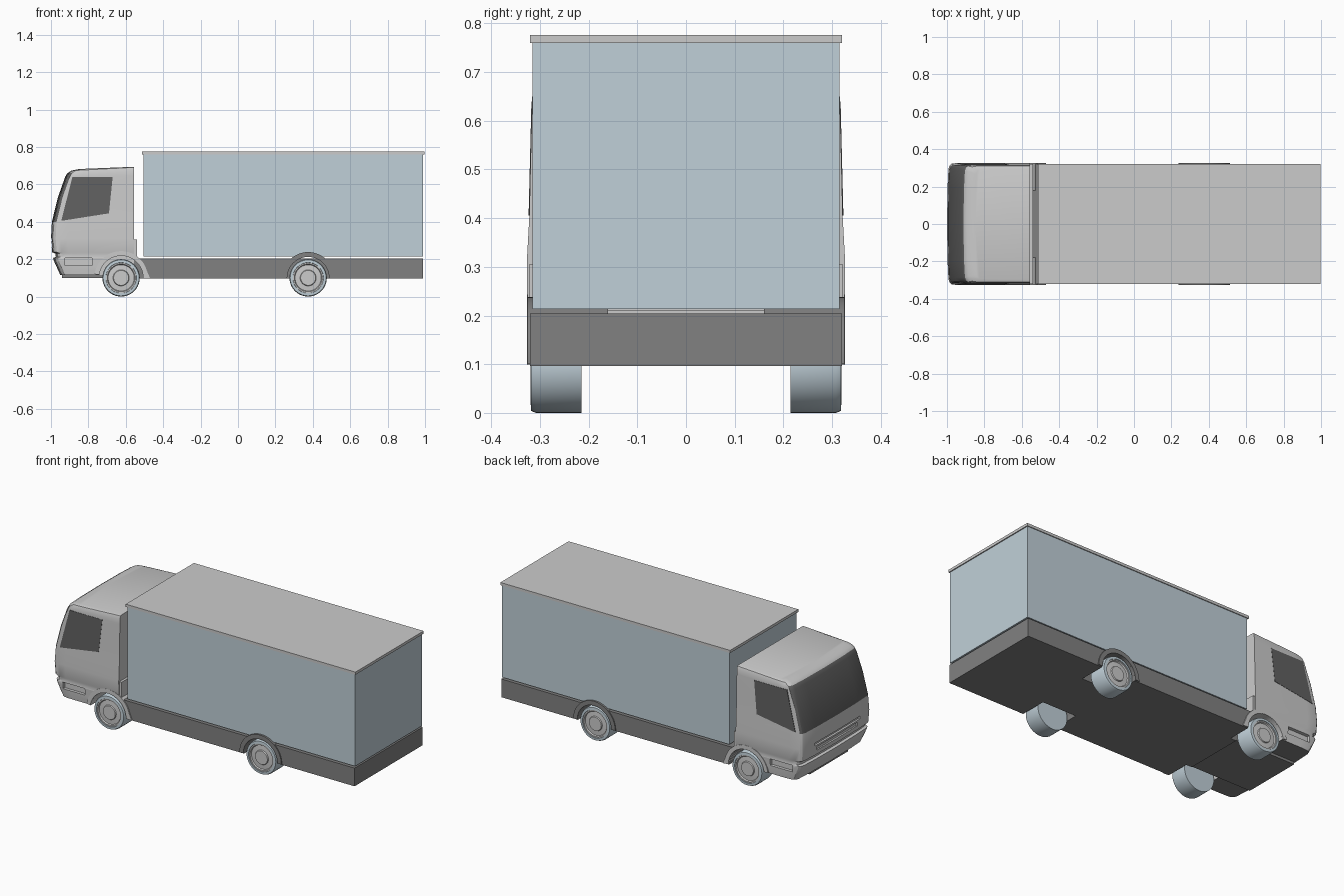
import bpy, bmesh, math
from mathutils import Matrix

if "Cube" in bpy.data.objects:
    bpy.data.objects.remove(bpy.data.objects["Cube"])


def material(name, rgb):
    m = bpy.data.materials.new(name)
    m.diffuse_color = (*rgb, 1)
    m.use_nodes = True
    m.node_tree.nodes["Principled BSDF"].inputs["Base Color"].default_value = m.diffuse_color
    return m


LIGHT = material("light_grey", (0.8, 0.8, 0.8))
BLUE = material("blue_grey", (0.53, 0.63, 0.69))
DARK = material("dark_grey", (0.22, 0.22, 0.22))
GLASS = material("dark_glass", (0.12, 0.12, 0.12))
FRONT_X, REAR_X, AXLE_Z = -0.625, 0.375, 0.1


def make(name, bm, *mats, smooth=False):
    bmesh.ops.recalc_face_normals(bm, faces=bm.faces)
    me = bpy.data.meshes.new(name)
    bm.to_mesh(me)
    bm.free()
    ob = bpy.data.objects.new(name, me)
    bpy.context.collection.objects.link(ob)
    for m in mats:
        me.materials.append(m)
    if smooth:
        smooth_it(ob)
    return ob


def activate(ob):
    bpy.ops.object.select_all(action='DESELECT')
    ob.select_set(True)
    bpy.context.view_layer.objects.active = ob


def smooth_it(ob):
    activate(ob)
    bpy.ops.object.shade_smooth_by_angle(angle=math.radians(28))


def box(name, x, y, z, *mats):
    bm = bmesh.new()
    bmesh.ops.create_cube(bm, size=1)
    for v in bm.verts:
        v.co = [(a + b) / 2 + c * (b - a) for (a, b), c in zip((x, y, z), v.co)]
    return make(name, bm, *mats)


def prism(name, profile, y0, y1, *mats, smooth=False):
    """Extrude an (x, z) outline along y."""
    bm = bmesh.new()
    a, b = ([bm.verts.new((x, y, z)) for x, z in profile] for y in (y0, y1))
    bm.faces.new(a)
    bm.faces.new(b)
    for i in range(len(a)):
        j = (i + 1) % len(a)
        bm.faces.new((a[i], a[j], b[j], b[i]))
    return make(name, bm, *mats, smooth=smooth)


def arc(cx, r, start, end, n=24):
    return [(cx + r * math.cos(t), AXLE_Z + r * math.sin(t))
            for t in (math.radians(start + (end - start) * i / n) for i in range(n + 1))]


def cut(ob, cutter):
    mod = ob.modifiers.new("cut", 'BOOLEAN')
    mod.operation, mod.solver, mod.object = 'DIFFERENCE', 'EXACT', cutter
    activate(ob)
    bpy.ops.object.modifier_apply(modifier=mod.name)
    bpy.data.objects.remove(cutter)


def span(s, a, b):
    return (a, b) if s > 0 else (-b, -a)


# Cargo box and roof
box("cargo_box", (-0.505, 0.99), (-0.315, 0.315), (0.213, 0.762), BLUE)
box("cargo_roof", (-0.514, 0.996), (-0.32, 0.32), (0.76, 0.776), LIGHT)

# Chassis skirt
chassis = box("chassis_skirt", (-0.545, 0.99), (-0.32, 0.32), (0.096, 0.204), DARK)

# Cab: stacked plan rings (z, front x, half width, roof rise to the rear)
rows = [(.115, -.95, .318, 0), (.15, -.966, .322, 0), (.19, -.984, .324, 0),
        (.207, -.989, .325, 0), (.212, -.974, .324, 0), (.23, -.977, .324, 0),
        (.237, -.994, .326, 0), (.31, -1.0, .327, 0), (.40, -.995, .322, 0),
        (.53, -.963, .319, 0), (.64, -.924, .316, .005), (.66, -.912, .315, .015),
        (.673, -.892, .310, .018), (.682, -.85, .297, .012)]
corner = [(.09, 1), (.05, .997), (.025, .985), (.014, .955), (.008, .9), (.003, .6)]
CAB_BACK = -0.555
bm = bmesh.new()
rings = []
for z, xf, w, rise in rows:
    half = [(CAB_BACK, w)] + [(xf + dx, w * f) for dx, f in corner]
    pts = half + [(xf, 0)] + [(x, -y) for x, y in reversed(half)]
    rings.append([bm.verts.new((x, y, z + rise * (x - xf) / (CAB_BACK - xf))) for x, y in pts])
count = len(rings[0])
for k, (lo, hi) in enumerate(zip(rings, rings[1:])):
    for i in range(count):
        j = (i + 1) % count
        f = bm.faces.new((lo[i], lo[j], hi[j], hi[i]))
        if 8 <= k <= 10 and 3 <= i < count - 4:
            f.material_index = 1
bm.faces.new(rings[0]).material_index = 2
bm.faces.new(rings[-1])
cab = make("cab", bm, LIGHT, GLASS, DARK)

# Grille slots in the nose
for z0, z1, hw in ((.295, .313, .21), (.262, .284, .19)):
    cut(cab, box("slot_cutter", (-1.05, -0.985), (-hw, hw), (z0, z1), LIGHT))

# Wheel wells and side recesses
for s in (1, -1):
    y = span(s, 0.18, 0.4)
    cut(cab, prism("well_cutter", arc(FRONT_X, .118, 0, 360, 40)[:-1], *y, LIGHT))
    cut(chassis, prism("well_cutter", arc(FRONT_X, .118, 0, 360, 40)[:-1], *y, DARK))
    cut(chassis, prism("well_cutter", arc(REAR_X, .112, 0, 360, 40)[:-1],
                       *span(s, 0.16, 0.4), DARK))
    cut(cab, box("recess_cutter", (-.925, -.78), span(s, .305, .4), (.165, .205), LIGHT))
smooth_it(cab)

# Cab underside and rear panel
box("cab_underbody", (-0.94, -0.54), (-0.18, 0.18), (0.1, 0.2), DARK)
box("cab_rear_panel", (-0.556, -0.54), (-0.322, 0.322), (0.21, 0.305), LIGHT)

# Wheel cross-section: tyre then rim (radius, y)
tyre = [(0, .215), (.1, .215), (.1, .308), (.096, .318), (.082, .319), (.08, .308), (0, .308)]
rim = [(.081, .306), (.081, .316), (.074, .316), (.07, .309), (.043, .311), (.04, .317), (0, .317)]


def lathe(name, profile, cx, s, mat):
    bm = bmesh.new()
    vs = [bm.verts.new((r, 0, y)) for r, y in profile]
    es = [bm.edges.new(p) for p in zip(vs, vs[1:])]
    bmesh.ops.spin(bm, geom=vs + es, axis=(0, 0, 1), cent=(0, 0, 0), steps=40,
                   angle=math.tau, use_duplicate=False)
    bmesh.ops.remove_doubles(bm, verts=bm.verts, dist=1e-4)
    bm.transform(Matrix.Translation((cx, 0, AXLE_Z)) @ Matrix.Rotation(-s * math.pi / 2, 4, 'X'))
    return make(name, bm, mat, smooth=True)


for s, side in ((1, "left"), (-1, "right")):
    for cx, end in ((FRONT_X, "front"), (REAR_X, "rear")):
        lathe(f"{end}_{side}_tyre", tyre, cx, s, BLUE)
        lathe(f"{end}_{side}_rim", rim, cx, s, LIGHT)

    # Rear wheel arch and flared front mudguard
    prism(f"rear_{side}_arch", arc(REAR_X, .138, 0, 180) + arc(REAR_X, .112, 180, 0),
          *span(s, .16, .326), DARK, smooth=True)
    guard = [(-.47, .098)] + arc(FRONT_X, .143, 15, 172) + arc(FRONT_X, .118, 172, 0)
    prism(f"front_{side}_mudguard", guard, *span(s, .18, .327), LIGHT, smooth=True)

    # Side window following the leaning door
    outline = [(-.945, .405), (-.69, .445), (-.67, .64), (-.885, .64)]
    window = prism(f"{side}_window", outline, *span(s, 0, 1), GLASS)
    for v in window.data.vertices:
        skin = .3235 - (v.co.z - .40) * .025
        v.co.y = s * (skin if abs(v.co.y) > .5 else skin - .006)
